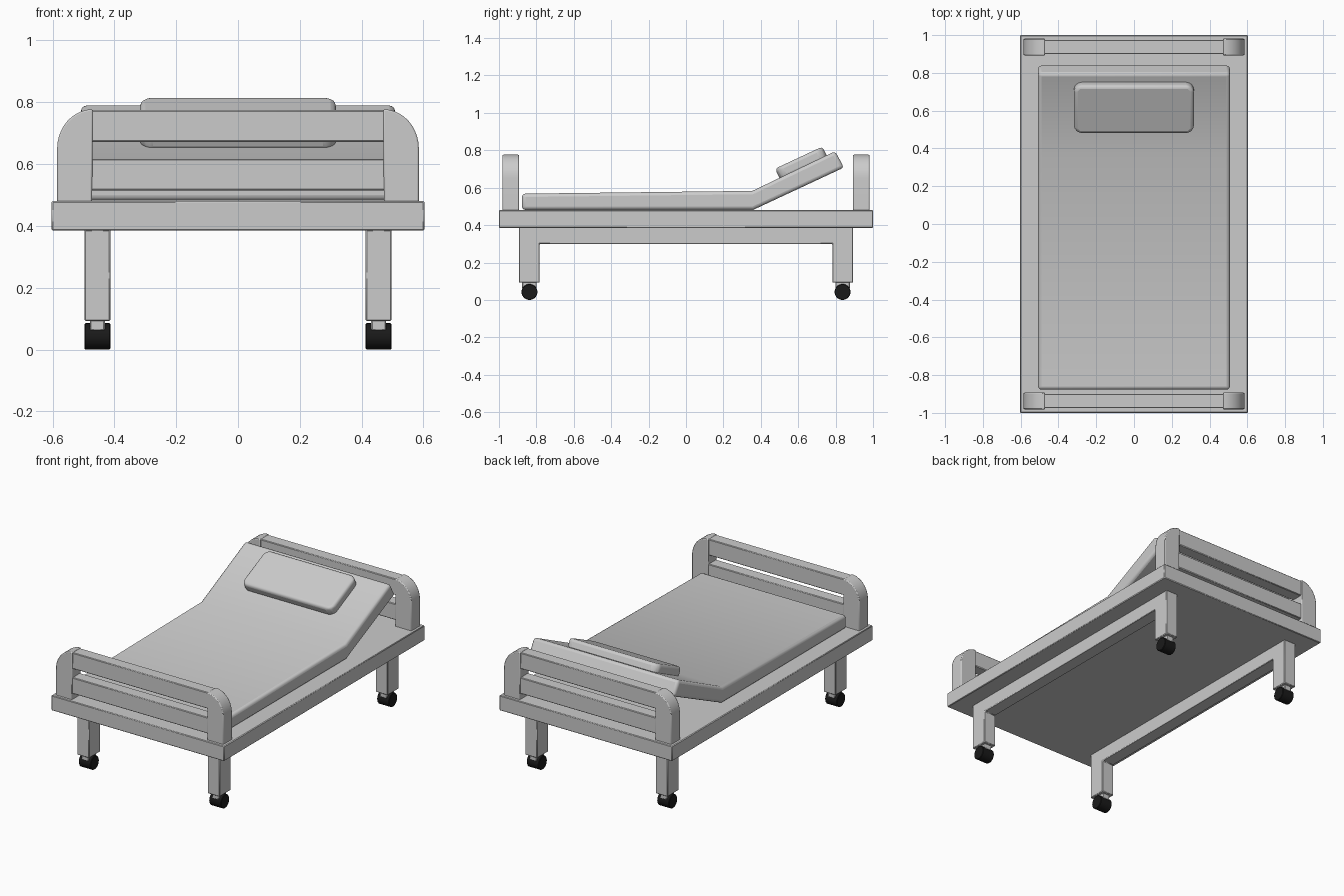
import bpy, bmesh, math
from mathutils import Matrix

if "Cube" in bpy.data.objects:
    bpy.data.objects.remove(bpy.data.objects["Cube"])


def finish(name, bm, bevel=0.0, segs=2, mat=None):
    bmesh.ops.recalc_face_normals(bm, faces=bm.faces)
    me = bpy.data.meshes.new(name)
    bm.to_mesh(me)
    bm.free()
    ob = bpy.data.objects.new(name, me)
    bpy.context.collection.objects.link(ob)
    if mat:
        me.materials.append(mat)
    if bevel:
        b = ob.modifiers.new("bevel", 'BEVEL')
        b.width, b.segments, b.limit_method = bevel, segs, 'ANGLE'
        b.angle_limit = math.radians(40)
    bpy.ops.object.select_all(action='DESELECT')
    bpy.context.view_layer.objects.active = ob
    ob.select_set(True)
    bpy.ops.object.shade_smooth_by_angle(angle=math.radians(35))
    return ob


def box(name, x, y, z, bevel=0.004, segs=1):
    bm = bmesh.new()
    bmesh.ops.create_cube(bm, size=1)
    for v in bm.verts:
        v.co = [lo + (c + 0.5) * (hi - lo) for c, (lo, hi) in zip(v.co, (x, y, z))]
    return finish(name, bm, bevel, segs)


def prism(name, pts, axis, lo, hi, bevel=0.004, segs=1):
    """Extrude a (u, z) profile along x or y."""
    bm = bmesh.new()
    place = (lambda u, z: (lo, u, z)) if axis == 'x' else (lambda u, z: (u, lo, z))
    face = bm.faces.new([bm.verts.new(place(u, z)) for u, z in pts])
    ext = bmesh.ops.extrude_face_region(bm, geom=[face])
    d = hi - lo
    for g in ext['geom']:
        if isinstance(g, bmesh.types.BMVert):
            g.co[0 if axis == 'x' else 1] += d
    return finish(name, bm, bevel, segs)


black = bpy.data.materials.new("black_rubber")
black.diffuse_color = (0.01, 0.01, 0.01, 1)
black.use_nodes = True
black.node_tree.nodes["Principled BSDF"].inputs["Base Color"].default_value = black.diffuse_color

# Bed deck
box("deck", (-0.603, 0.603), (-1, 1), (0.385, 0.48))

# Head and foot boards: rounded posts joined by two rails
for end, s in (("foot", -1), ("head", 1)):
    y0, y1 = sorted((s * 0.893, s * 0.981))
    for side, m in (("left", -1), ("right", 1)):
        arc = [(m * (0.47 + 0.115 * math.cos(a)), 0.65 + 0.127 * math.sin(a))
               for a in [math.radians(9 * i) for i in range(11)]]
        prism(f"{end}_post_{side}", [(m * 0.472, 0.475), (m * 0.585, 0.475)] + arc,
              'y', y0, y1, 0.005, 2)
    box(f"{end}_top_rail", (-0.48, 0.48), (y0 + 0.006, y1 - 0.006), (0.672, 0.774))
    box(f"{end}_lower_panel", (-0.48, 0.48), (y0 + 0.006, y1 - 0.006), (0.515, 0.617))

# Leg frames (one bridge-shaped profile per side) and casters
for side, m in (("left", -1), ("right", 1)):
    x0, x1 = sorted((m * 0.413, m * 0.497))
    prism(f"leg_frame_{side}",
          [(-0.893, 0.092), (-0.782, 0.092), (-0.782, 0.30), (0.782, 0.30),
           (0.782, 0.092), (0.893, 0.092), (0.893, 0.388), (-0.893, 0.388)],
          'x', x0, x1)
    for end, y in (("foot", -0.837), ("head", 0.837)):
        cx = m * 0.455
        box(f"caster_stem_{end}_{side}", (cx - 0.024, cx + 0.024),
            (y - 0.039, y + 0.039), (0.06, 0.096))
        bm = bmesh.new()
        bmesh.ops.create_cone(bm, cap_ends=True, segments=32, radius1=0.0425,
                              radius2=0.0425, depth=0.084,
                              matrix=Matrix.Translation((cx, y, 0.0425))
                              @ Matrix.Rotation(math.pi / 2, 4, 'Y'))
        finish(f"caster_wheel_{end}_{side}", bm, 0.003, 1, black)

# Mattress with raised head section
prism("mattress",
      [(-0.877, 0.482), (0.36, 0.482), (0.845, 0.708), (0.797, 0.795),
       (0.355, 0.583), (-0.877, 0.568)], 'x', -0.508, 0.508, 0.018, 3)

# Pillow resting on the raised section: clipped-corner slab, rounded
L, W, c = 0.14, 0.317, 0.025
bm = bmesh.new()
outline = [(W, L - c), (W - c, L), (c - W, L), (-W, L - c),
           (-W, c - L), (c - W, -L), (W - c, -L), (W, c - L)]
face = bm.faces.new([bm.verts.new((x, y, -0.033)) for x, y in outline])
ext = bmesh.ops.extrude_face_region(bm, geom=[face])
bmesh.ops.translate(bm, vec=(0, 0, 0.066),
                    verts=[g for g in ext['geom'] if isinstance(g, bmesh.types.BMVert)])
pillow = finish("pillow", bm, 0.022, 3)
pillow.location = (0, 0.617, 0.731)
pillow.rotation_euler = (math.radians(25), 0, 0)
